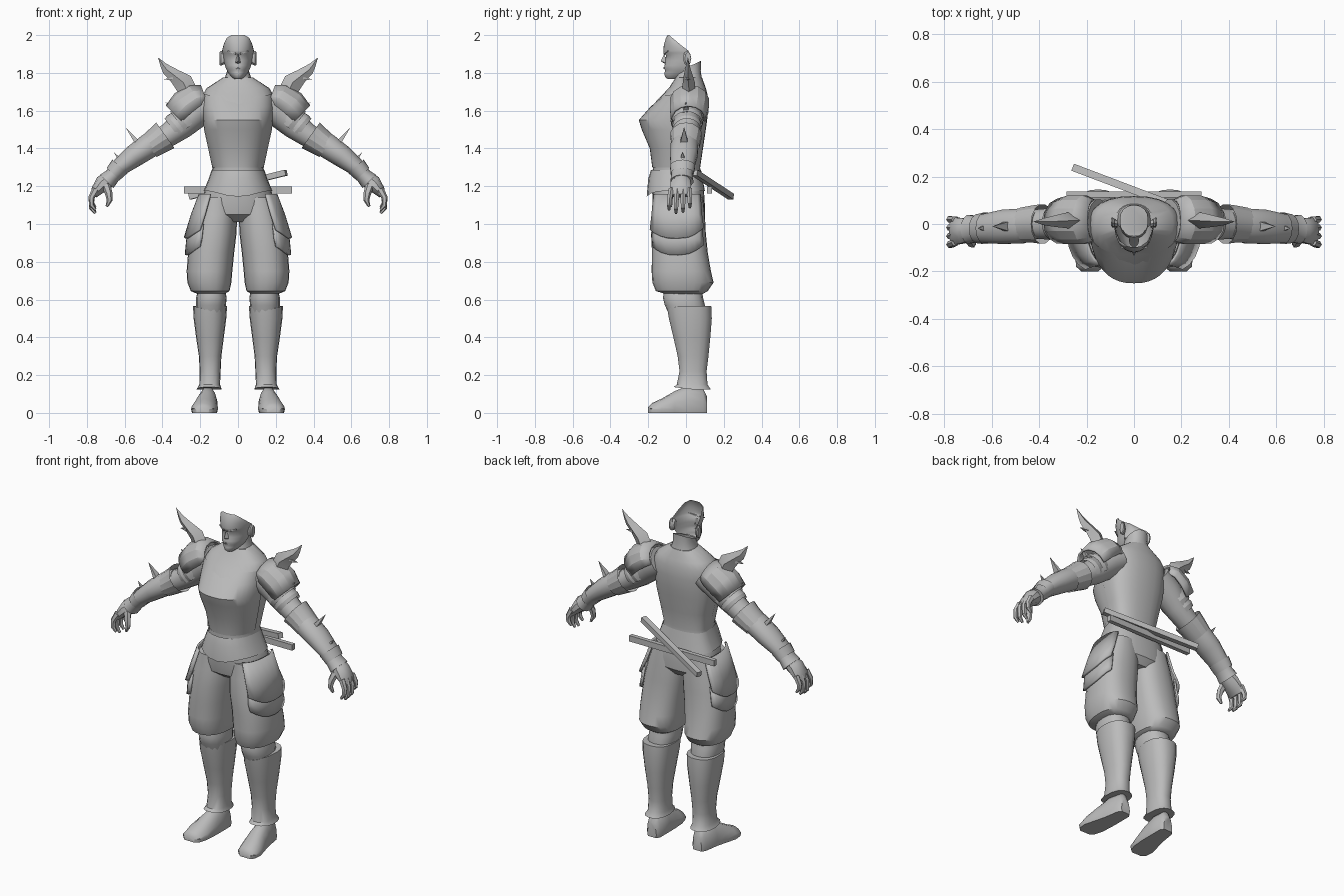
import bpy, math
from math import sin, cos, radians
from mathutils import Vector

grey = bpy.data.materials.new("plain grey")
grey.diffuse_color = (0.5, 0.5, 0.5, 1)


def make(name, verts, faces, mirror=False, angle=35):
    me = bpy.data.meshes.new(name)
    me.from_pydata([tuple(v) for v in verts], [], faces)
    me.materials.append(grey)
    ob = bpy.data.objects.new(name, me)
    bpy.context.collection.objects.link(ob)
    bpy.context.view_layer.objects.active = ob
    bpy.ops.object.mode_set(mode='EDIT')
    bpy.ops.mesh.select_all(action='SELECT')
    bpy.ops.mesh.normals_make_consistent(inside=False)
    bpy.ops.object.mode_set(mode='OBJECT')
    for p in me.polygons:
        p.use_smooth = True
    me.set_sharp_from_angle(angle=radians(angle))
    if mirror:
        ob.modifiers.new("mirror", 'MIRROR').use_mirror_merge = False
    return ob


def loft(name, rings, closed=True, cap=True, **kw):
    n = len(rings[0])
    verts = [v for r in rings for v in r]
    faces = []
    for i in range(len(rings) - 1):
        for j in range(n if closed else n - 1):
            k = (j + 1) % n
            faces.append((i*n + j, i*n + k, (i+1)*n + k, (i+1)*n + j))
    if closed and cap:
        faces += [tuple(range(n)), tuple(range((len(rings)-1)*n, len(rings)*n))]
    return make(name, verts, faces, **kw)


def angles(n, arc=None):
    if arc is None:
        return [2*math.pi*i/n for i in range(n)]
    return [radians(arc[0] + (arc[1]-arc[0])*i/n) for i in range(n + 1)]


def body(name, rows, n=24, arc=None, ym=0.0, grow=0.0, power=0.85, edge=None, **kw):
    """Stacked horizontal rings; each row is z, x0, x1, y front, y back."""
    rings = []
    for i, (z, x0, x1, yf, yb) in enumerate(rows):
        ring = []
        for a in angles(n, arc):
            c, s = cos(a), sin(a)
            c = math.copysign(abs(c)**power, c)
            s = math.copysign(abs(s)**power, s)
            y = ym + s*((yb - ym) if s > 0 else (ym - yf))*(1 + grow)
            dz = edge(i, a) if edge else 0
            ring.append(((x0+x1)/2 + c*(x1-x0)/2*(1 + grow), y, z + dz))
        rings.append(ring)
    return loft(name, rings, closed=arc is None, **kw)


def limb(name, pts, n=14, arc=None, **kw):
    """Tube in the xz plane; each point is x, z, radius across, y radius, y centre."""
    rings = []
    for i, (x, z, r, ry, yc) in enumerate(pts):
        a, b = pts[max(i-1, 0)], pts[min(i+1, len(pts)-1)]
        t = Vector((b[0]-a[0], 0, b[1]-a[1])).normalized()
        p = Vector((-t.z, 0, t.x))
        rings.append([Vector((x, yc, z)) + p*r*cos(q) + Vector((0, ry*sin(q), 0))
                      for q in angles(n, arc)])
    return loft(name, rings, closed=arc is None, mirror=True, **kw)


def rod(name, a, b, w, h, mirror=False, taper=1.0, n=4):
    a, b = Vector(a), Vector(b)
    q = (b - a).to_track_quat('Z', 'Y')
    rings = [[p + q @ Vector((w*k*cos(t + math.pi/n), h*k*sin(t + math.pi/n), 0))
              for t in angles(n)] for p, k in ((a, 1), (b, taper))]
    return loft(name, rings, mirror=mirror)


def sym(rows):
    return [(z, -x, x, yf, yb) for z, x, yf, yb in rows]


# Torso, chest plate and belt
torso = sym([(1.775, .08, -.055, .085), (1.72, .165, -.09, .105), (1.68, .19, -.13, .115),
             (1.62, .19, -.185, .118), (1.55, .182, -.245, .112), (1.5, .178, -.23, .105),
             (1.4, .156, -.188, .09), (1.3, .135, -.175, .075), (1.25, .143, -.18, .078),
             (1.18, .175, -.18, .095), (1.1, .2, -.175, .1), (1.05, .19, -.165, .1),
             (1.01, .13, -.11, .07)])
body("torso", torso, ym=0.0)
body("chest_plate", torso[2:8], arc=(-172, -8), n=20, grow=.02,
     edge=lambda i, a: .02*abs(cos(a)) - .012 if i == 0 else 0)
body("belt", sym([(1.285, .14, -.186, .08), (1.24, .155, -.2, .088), (1.175, .182, -.208, .1)]),
     edge=lambda i, a: -.03*max(0, -sin(a))**6 if i == 2 else 0, cap=False)

# Neck with a raised nape, open on top
body("neck", [(1.7, -.1, .1, -.07, .1), (1.76, -.075, .075, -.06, .085),
              (1.81, -.058, .058, -.055, .078), (1.835, -.058, .058, -.05, .08)],
     n=16, cap=False, ym=.015, edge=lambda i, a: .03*sin(a) if i == 3 else 0)

# Face shell, open at the back: z, half width, y front, y back
face = [(2.0, .035, -.097, -.088), (1.985, .06, -.106, -.072), (1.95, .076, -.117, -.03),
        (1.918, .084, -.12, .012), (1.906, .082, -.119, .018), (1.893, .079, -.106, .018),
        (1.865, .076, -.11, .015), (1.84, .07, -.113, .005), (1.825, .065, -.117, -.005),
        (1.815, .06, -.11, -.01), (1.8, .052, -.114, -.02), (1.78, .036, -.112, -.04),
        (1.768, .02, -.098, -.06)]
loft("face", [[(w*sin(t)**1 if abs(t) < 1.5 else math.copysign(w, t),
                yb + (yf - yb)*cos(t)**.9 if abs(t) < 1.57 else yb, z)
               for t in angles(16, (-90, 90))] for z, w, yf, yb in face], closed=False, angle=50)
make("nose", [(0, -.113, 1.905), (-.016, -.105, 1.853), (.016, -.105, 1.853),
              (0, -.134, 1.862), (0, -.108, 1.846)],
     [(0, 1, 3), (0, 3, 2), (1, 4, 3), (4, 2, 3)])
rod("brow", (.012, -.115, 1.902), (.056, -.096, 1.916), .008, .006, True, .5)
rod("upper_lip", (0, -.117, 1.826), (.024, -.106, 1.822), .006, .005, True, .3)
loft("ear", [[(x, y0 + ry*cos(t), 1.877 + rz*sin(t)) for t in angles(8)]
             for x, y0, ry, rz in ((.07, 0, .014, .028), (.09, .006, .022, .04),
                                   (.097, .01, .016, .034))], mirror=True)

# Baggy trousers, knees, boots
body("trouser_leg", [(1.14, .02, .195, -.165, .09), (1.05, .004, .225, -.172, .1),
                     (.95, .008, .25, -.185, .105), (.85, .02, .264, -.18, .115),
                     (.75, .03, .272, -.182, .132), (.69, .035, .268, -.178, .146),
                     (.645, .045, .25, -.16, .115), (.63, .07, .215, -.11, .09)], mirror=True)
body("knee", [(.65, .068, .212, -.115, .085), (.61, .06, .222, -.122, .09),
              (.57, .064, .222, -.112, .1), (.5, .075, .215, -.08, .1)], n=16, mirror=True)
body("boot_shaft", [(.565, .058, .238, -.1, .135), (.5, .062, .235, -.092, .138),
                    (.4, .075, .222, -.068, .13), (.3, .088, .207, -.045, .12),
                    (.22, .092, .203, -.035, .11), (.15, .095, .205, -.05, .115),
                    (.125, .086, .219, -.066, .132)], ym=.03, n=18, mirror=True,
     edge=lambda i, a: -.02*max(0, -sin(a))**4 if i == 0 else .012*max(0, -sin(a)) if i == 6 else 0)
foot = [(.11, .152, .03, .09), (.09, .153, .046, .13), (.0, .16, .054, .14),
        (-.06, .168, .062, .115), (-.13, .18, .07, .075), (-.18, .185, .06, .052),
        (-.2, .187, .036, .03)]
loft("foot", [[(xc + w*cos(t)*(1 if sin(t) > 0 else .98), y,
                h*max(0, sin(t))**.8 if sin(t) > .01 else (.02 if abs(cos(t)) > .99 else 0))
               for t in angles(16)] for y, xc, w, h in foot], mirror=True, angle=45)

# Layered hip plates with raised corners
def corner(i, a):
    return .07*abs(sin(a + .25))**2 if i == 2 else 0
for name, rows in (
        ("lower_hip_plate", [(1.0, .0, .262, -.19, .115), (.92, .0, .274, -.195, .118),
                             (.835, .01, .282, -.19, .122)]),
        ("upper_hip_plate", [(1.16, .0, .208, -.185, .1), (1.05, .0, .25, -.195, .11),
                             (.925, .0, .286, -.205, .122)])):
    ob = body(name, rows, n=8, arc=(-68, 48), edge=corner, mirror=True, angle=25)
    ob.modifiers.new("thickness", 'SOLIDIFY').thickness = .012

# Arms with layered armour
limb("upper_arm", [(.15, 1.64, .085, .095, .01), (.22, 1.595, .085, .09, .008),
                   (.3, 1.52, .072, .072, .005), (.37, 1.47, .062, .066, 0),
                   (.44, 1.43, .058, .06, 0)])
limb("forearm", [(.4, 1.46, .06, .06, 0), (.47, 1.415, .066, .075, -.008),
                 (.55, 1.36, .06, .074, -.012), (.62, 1.305, .048, .064, -.018),
                 (.665, 1.255, .042, .056, -.022), (.695, 1.225, .05, .062, -.022)])
limb("elbow_cuff", [(.385, 1.47, .083, .085, 0), (.42, 1.445, .076, .08, 0),
                    (.47, 1.41, .068, .076, -.005)], cap=False, angle=25)
limb("wrist_band", [(.625, 1.305, .054, .068, -.018), (.66, 1.265, .047, .062, -.02)], cap=False)
for i, (x, z, r) in enumerate([(.29, 1.545, .087), (.325, 1.515, .078)]):
    limb("arm_band_%d" % (i+1), [(x - .04, z + .035, r - .01, r - .01, .005), (x, z, r, r, .005),
                                 (x + .02, z - .015, r - .006, r - .006, .005)],
         arc=(-120, 120), angle=20)
pauldron = limb("pauldron", [(.17, 1.665, .075, .09, .015), (.21, 1.65, .1, .105, .018),
                             (.265, 1.61, .108, .105, .018), (.315, 1.56, .096, .095, .012)],
                n=8, arc=(-105, 105), angle=25)
pauldron.modifiers.new("thickness", 'SOLIDIFY').thickness = .012

# Horns and spikes
limb("shoulder_horn", [(.265, 1.7, .05, .035, .015), (.29, 1.75, .052, .032, .015),
                       (.335, 1.785, .036, .024, .012), (.375, 1.815, .028, .016, .01),
                       (.395, 1.84, .017, .01, .01), (.422, 1.88, .001, .001, .01)], n=4)
for name, a, b, w in (("horn_barb", (.345, .01, 1.77), (.395, .01, 1.765), .02),
                      ("pauldron_spike", (.325, .0, 1.59), (.383, 0, 1.645), .03),
                      ("elbow_spike", (.525, -.01, 1.42), (.595, -.01, 1.512), .034),
                      ("wrist_spike", (.615, -.018, 1.325), (.658, -.018, 1.382), .026)):
    rod(name, a, b, w, w*.6, True, .02)

# Hands
limb("palm", [(.68, 1.24, .042, .042, -.022), (.715, 1.215, .045, .055, -.028),
              (.75, 1.175, .03, .06, -.03), (.765, 1.15, .018, .056, -.03)], n=10)
for i in range(4):
    y = -.078 + i*.032
    drop = (.0, -.018, -.012, .012)[i]
    limb("finger_%d" % (i+1), [(.752, 1.185, .02, .015, y), (.776, 1.14, .016, .015, y*1.1),
                               (.775, 1.1 + drop, .013, .013, y*1.15),
                               (.755, 1.075 + drop, .007, .007, y*1.15)], n=6)
limb("thumb", [(.7, 1.21, .024, .02, -.06), (.685, 1.165, .02, .018, -.08),
               (.68, 1.125, .015, .015, -.085), (.695, 1.092, .007, .008, -.08)], n=6)

# Two scabbards across the lower back
rod("straight_scabbard", (-.285, .125, 1.18), (.285, .125, 1.18), .018, .025)
rod("slanted_scabbard", (-.255, .238, 1.145), (.255, .045, 1.272), .022, .022)
